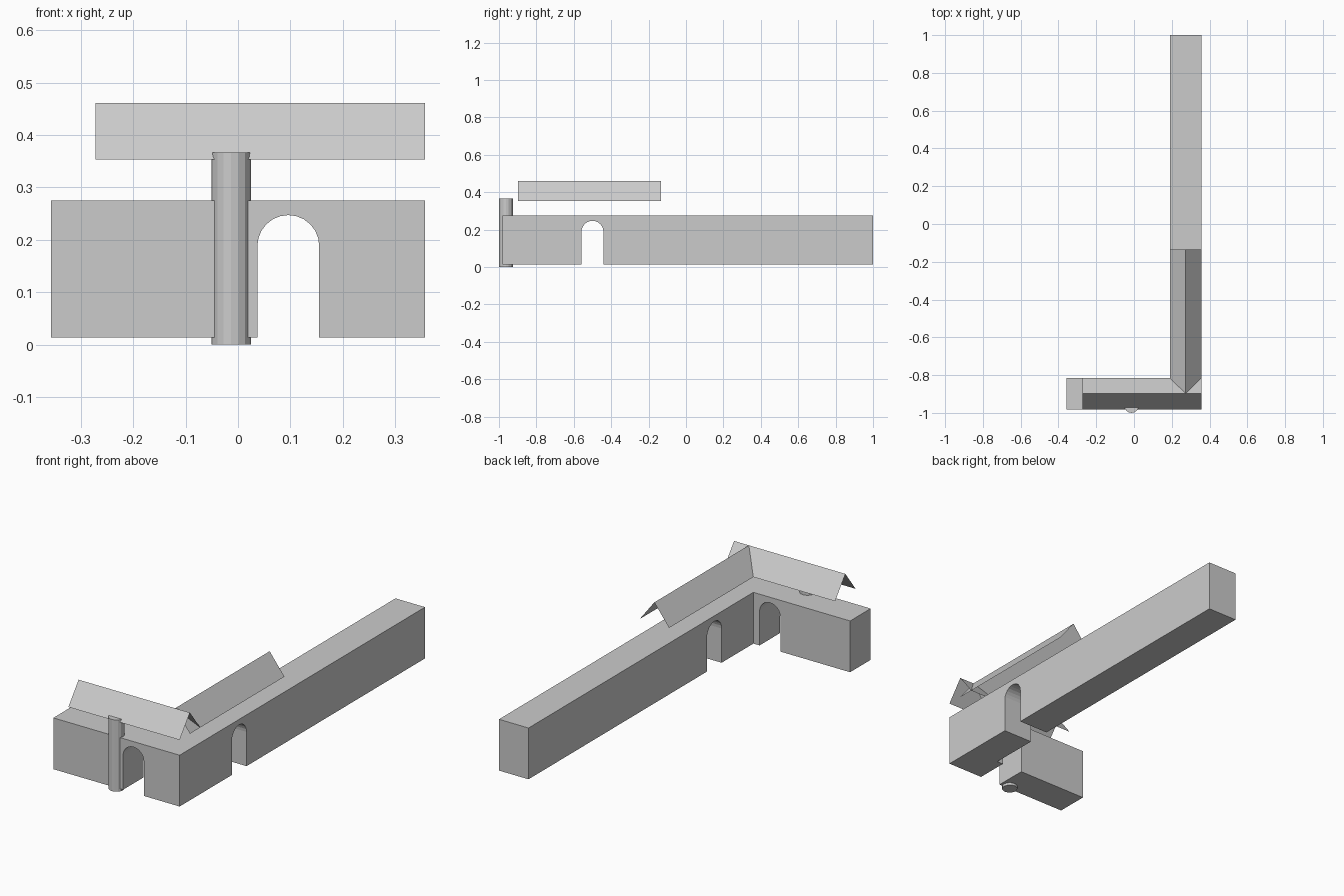
import bpy
import bmesh
import math
from mathutils import Vector

cube = bpy.data.objects.get("Cube")
if cube:
    bpy.data.objects.remove(cube, do_unlink=True)

stone = bpy.data.materials.new("light_grey")
stone.use_nodes = True
GREY = (0.6, 0.6, 0.6, 1)
stone.diffuse_color = GREY
stone.node_tree.nodes["Principled BSDF"].inputs["Base Color"].default_value = GREY

# Shared plan lines of the two wings
LEFT, RIGHT, INNER_X = -0.357, 0.357, 0.19
FRONT, INNER_Y, BACK = -0.981, -0.815, 1.0
BASE, TOP = 0.013, 0.275
EAVE, RIDGE = 0.353, 0.461


def finish(name, bm):
    mesh = bpy.data.meshes.new(name)
    bm.to_mesh(mesh)
    bm.free()
    mesh.materials.append(stone)
    obj = bpy.data.objects.new(name, mesh)
    bpy.context.collection.objects.link(obj)
    return obj


def prism(name, outline, offset):
    """Extrude a closed outline of 3D points along an offset."""
    bm = bmesh.new()
    face = bm.faces.new([bm.verts.new(p) for p in outline])
    new = bmesh.ops.extrude_face_region(bm, geom=[face])["geom"]
    verts = [v for v in new if isinstance(v, bmesh.types.BMVert)]
    bmesh.ops.translate(bm, verts=verts, vec=Vector(offset))
    bmesh.ops.recalc_face_normals(bm, faces=bm.faces)
    return finish(name, bm)


def arch_outline(center, radius=0.059, spring=0.188, steps=12):
    """Arched doorway as (across, up) pairs."""
    pts = [(center - radius, -0.1), (center + radius, -0.1)]
    for i in range(steps + 1):
        a = math.pi * i / steps
        pts.append((center + radius * math.cos(a), spring + radius * math.sin(a)))
    return pts


def cut(target, cutter):
    cutter.hide_render = True
    mod = target.modifiers.new("doorway", "BOOLEAN")
    mod.operation = "DIFFERENCE"
    mod.solver = "EXACT"
    mod.object = cutter
    bpy.context.view_layer.objects.active = target
    bpy.ops.object.modifier_apply(modifier=mod.name)
    bpy.data.objects.remove(cutter, do_unlink=True)


def gable_roof(name, sections):
    """Open two-slope sheet between two eave-ridge-eave sections."""
    bm = bmesh.new()
    a, b = [[bm.verts.new(p) for p in s] for s in sections]
    for i in range(2):
        bm.faces.new((a[i], b[i], b[i + 1], a[i + 1]))
    for f in bm.faces:
        f.normal_update()
        if f.normal.z < 0:
            f.normal_flip()
    return finish(name, bm)


# L-shaped walls with two arched passages
plan = [(LEFT, FRONT), (RIGHT, FRONT), (RIGHT, BACK),
        (INNER_X, BACK), (INNER_X, INNER_Y), (LEFT, INNER_Y)]
walls = prism("walls", [(x, y, BASE) for x, y in plan], (0, 0, TOP - BASE))
cut(walls, prism("front_doorway", [(u, FRONT - 0.05, z) for u, z in arch_outline(0.096)],
                 (0, 0.3, 0)))
cut(walls, prism("side_doorway", [(INNER_X - 0.05, u, z) for u, z in arch_outline(-0.5)],
                 (0.3, 0, 0)))

# Roofs, floating above the walls
mid_y = (FRONT + INNER_Y) / 2
mid_x = (INNER_X + RIGHT) / 2
gable_roof("front_roof", [[(x, FRONT, EAVE), (x, mid_y, RIDGE), (x, INNER_Y, EAVE)]
                          for x in (-0.272, RIGHT)])
gable_roof("side_roof", [[(INNER_X, y, EAVE), (mid_x, y, RIDGE), (RIGHT, y, EAVE)]
                         for y in (mid_y, -0.135)])

# Round column set into the front wall
bm = bmesh.new()
bmesh.ops.create_cone(bm, cap_ends=True, segments=16, radius1=0.0375,
                      radius2=0.0375, depth=0.366)
bmesh.ops.translate(bm, verts=bm.verts, vec=(-0.013, -0.9625, 0.183))
finish("column", bm)
